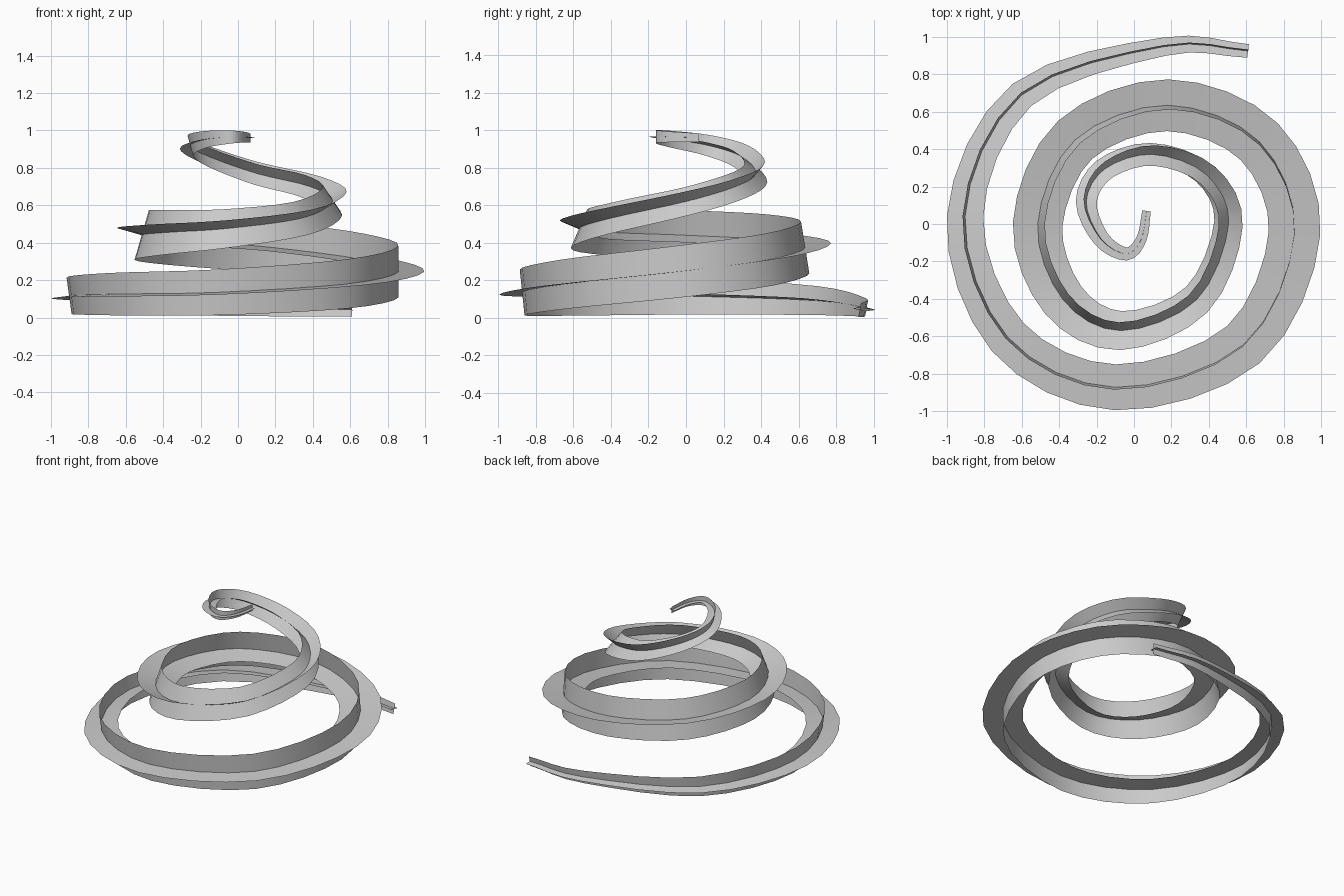
import bpy
import bmesh
from math import radians, sin, cos
from mathutils import Vector

if "Cube" in bpy.data.objects:
    bpy.data.objects.remove(bpy.data.objects["Cube"], do_unlink=True)

# Spiral stations, one per eighth of a turn: x, y, z, half width, roll in degrees
STATIONS = [
    (.61, .925, .042, .037, -11), (.16, .948, .056, .05, -10),
    (-.6, .69, .092, .078, -9), (-.903, .04, .115, .098, -8),
    (-.675, -.605, .125, .114, -7), (-.1, -.873, .135, .123, -6),
    (.585, -.645, .18, .132, -3), (.858, -.05, .245, .138, 0),
    (.67, .44, .31, .14, 5), (.18, .635, .375, .14, 9),
    (-.315, .45, .415, .14, 13), (-.515, 0, .44, .138, 16),
    (-.38, -.405, .455, .128, 19), (-.07, -.57, .475, .113, 23),
    (.335, -.405, .53, .1, 28), (.505, 0, .62, .092, 34),
    (.385, .265, .7, .085, 42), (.1, .372, .77, .078, 51),
    (-.155, .295, .86, .069, 62), (-.255, .12, .918, .058, 75),
    (-.175, -.08, .952, .045, 85), (-.04, -.16, .965, .035, 90),
    (.04, -.08, .964, .028, 91), (.067, .07, .96, .023, 91),
]
STEPS = 4


def smooth_path(points, steps):
    """Pass a smooth curve through the stations."""
    pts = [Vector(p) for p in points]
    pts = [2 * pts[0] - pts[1]] + pts + [2 * pts[-1] - pts[-2]]
    path = []
    for a, b, c, d in zip(pts, pts[1:], pts[2:], pts[3:]):
        for i in range(steps):
            t = i / steps
            path.append(b + (c - a) * (t / 2)
                        + (2 * a - 5 * b + 4 * c - d) * (t * t / 2)
                        + (3 * b - a - 3 * c + d) * (t ** 3 / 2))
    path.append(pts[-2])
    return path


def ribbon(name, path, extra_roll, material):
    """Sweep one flat strip along the path, rolled about its centre line."""
    bm = bmesh.new()
    previous = None
    last = len(path) - 1
    for i, station in enumerate(path):
        centre = Vector(station[:3])
        ahead = Vector(path[min(i + 1, last)][:3])
        behind = Vector(path[max(i - 1, 0)][:3])
        tangent = (ahead - behind).normalized()
        outward = tangent.cross(Vector((0, 0, 1))).normalized()
        upward = outward.cross(tangent)
        roll = radians(station[4] + extra_roll)
        reach = (outward * cos(roll) + upward * sin(roll)) * station[3]
        pair = [bm.verts.new(centre - reach), bm.verts.new(centre + reach)]
        if previous:
            face = bm.faces.new((previous[0], previous[1], pair[1], pair[0]))
            face.smooth = True
        previous = pair
    mesh = bpy.data.meshes.new(name)
    bm.to_mesh(mesh)
    bm.free()
    mesh.materials.append(material)
    obj = bpy.data.objects.new(name, mesh)
    bpy.context.collection.objects.link(obj)


# Single plain grey
grey = bpy.data.materials.new("light_grey")
grey.use_nodes = True
colour = (0.6, 0.6, 0.6, 1)
grey.diffuse_color = colour
grey.node_tree.nodes["Principled BSDF"].inputs["Base Color"].default_value = colour

# Two strips crossing at right angles form the spiral
spiral_path = smooth_path(STATIONS, STEPS)
ribbon("flat_spiral_ribbon", spiral_path, 0, grey)
ribbon("upright_spiral_ribbon", spiral_path, 90, grey)
